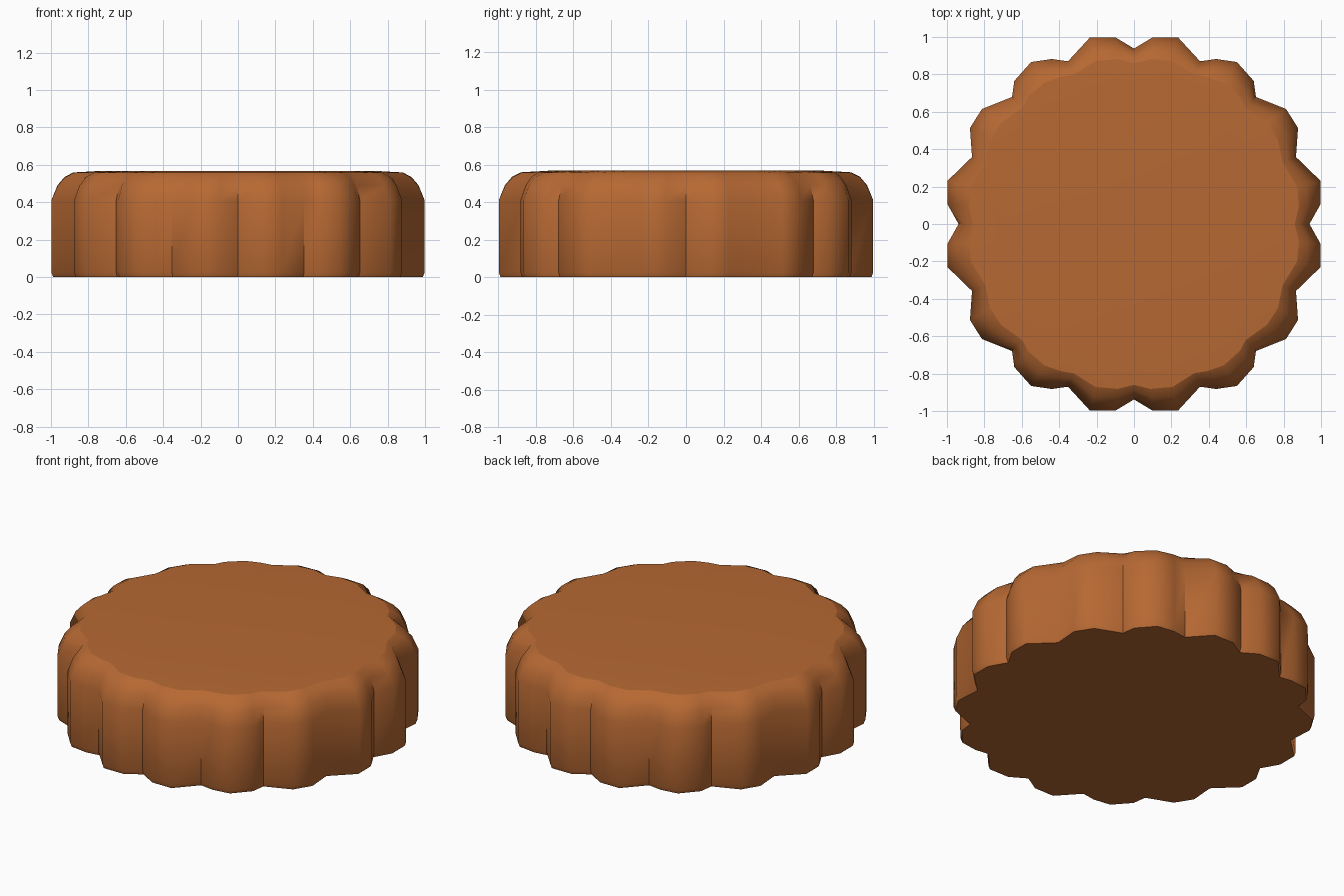
import bpy, bmesh, math

if "Cube" in bpy.data.objects:
    bpy.data.objects.remove(bpy.data.objects["Cube"])

# Scalloped outline: one quadrant, mirrored to all four
quadrant = [(0, .938), (.10, .998), (.235, .998), (.353, .870), (.44, .882),
            (.55, .866), (.64, .765), (.652, .679), (.813, .615), (.877, .513),
            (.866, .358), (.998, .23), (.998, .107), (.938, 0)]
half = quadrant + [(x, -y) for x, y in reversed(quadrant[:-1])]
outline = half + [(-x, y) for x, y in reversed(half[1:-1])]
outline.reverse()  # counter-clockwise

# Profile rings: height, valley radius, scallop strength
rings = [(0, .928, 1), (.025, .938, 1), (.41, .938, 1), (.49, .915, .85),
         (.535, .89, .65), (.559, .86, .4), (.568, .72, .1)]

bm = bmesh.new()
loops = []
for z, base, k in rings:
    loop = []
    for x, y in outline:
        r = math.hypot(x, y)
        s = (base + (r - .938) * k) / r
        loop.append(bm.verts.new((x * s, y * s, z)))
    loops.append(loop)
n = len(outline)
for a, b in zip(loops, loops[1:]):
    for i in range(n):
        j = (i + 1) % n
        bm.faces.new((a[i], a[j], b[j], b[i]))
bm.faces.new(loops[-1])
bm.faces.new(list(reversed(loops[0])))
bmesh.ops.recalc_face_normals(bm, faces=bm.faces[:])

# Smooth sides, crisp grooves, top rim and base
rims = set(loops[0]) , set(loops[5])
for f in bm.faces:
    f.smooth = True
for e in bm.edges:
    on_rim = any(e.verts[0] in r and e.verts[1] in r for r in rims)
    e.smooth = not (on_rim or e.calc_face_angle(0) > math.radians(50))

mesh = bpy.data.meshes.new("scalloped_disc")
bm.to_mesh(mesh)
bm.free()
disc = bpy.data.objects.new("scalloped_disc", mesh)
bpy.context.collection.objects.link(disc)

# Caramel brown colour
mat = bpy.data.materials.new("caramel_brown")
mat.diffuse_color = (.47, .14, .033, 1)
mat.use_nodes = True
mat.node_tree.nodes["Principled BSDF"].inputs["Base Color"].default_value = mat.diffuse_color
mesh.materials.append(mat)
